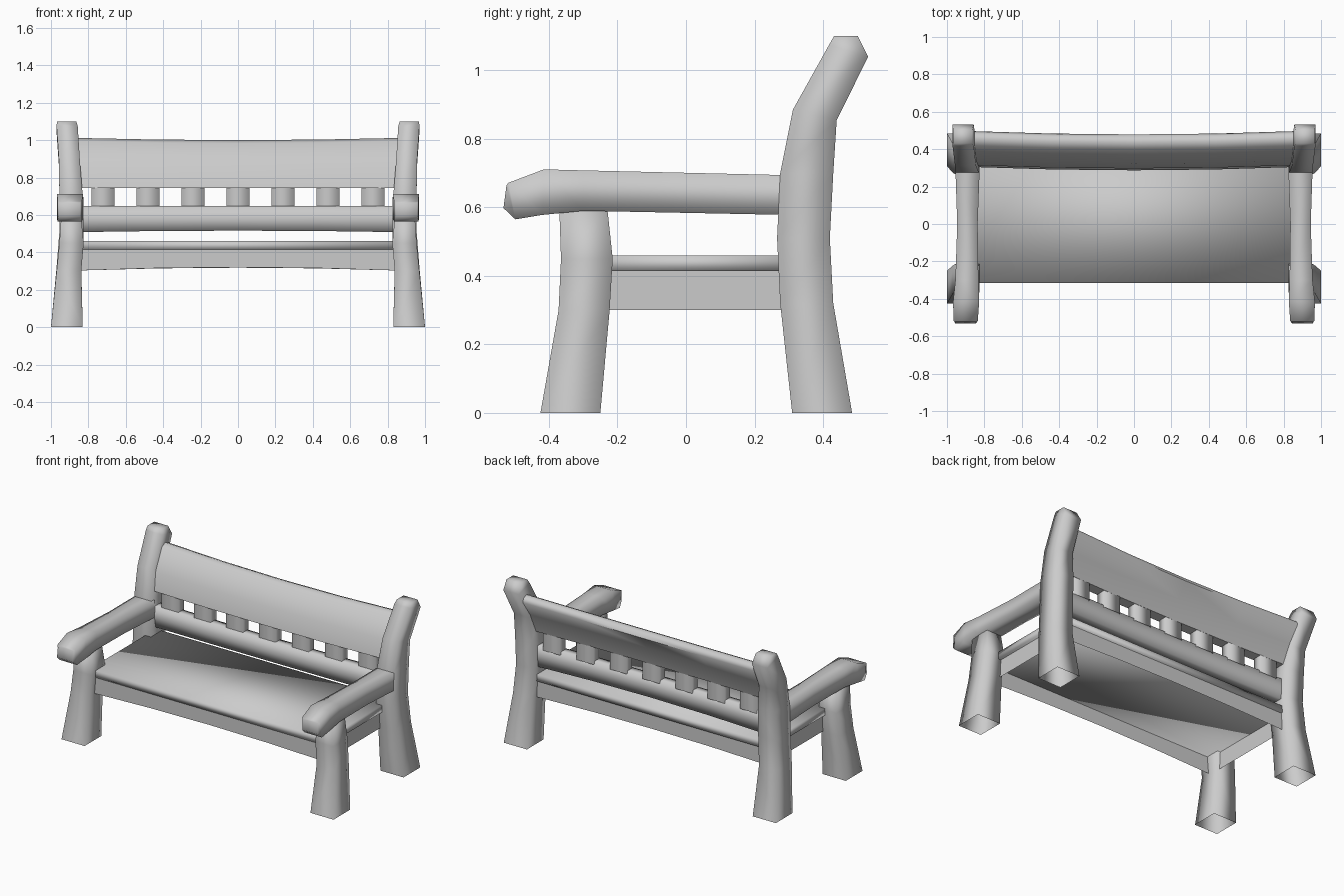
import bpy
import math

if "Cube" in bpy.data.objects:
    bpy.data.objects.remove(bpy.data.objects["Cube"])


def make(name, verts, faces, angle=180, mirror=False):
    me = bpy.data.meshes.new(name)
    me.from_pydata(verts, [], faces)
    me.polygons.foreach_set("use_smooth", [True] * len(me.polygons))
    me.set_sharp_from_angle(angle=math.radians(angle))
    ob = bpy.data.objects.new(name, me)
    bpy.context.collection.objects.link(ob)
    if mirror:
        ob.modifiers.new("mirror", "MIRROR")
    return ob


def skin(rings, cap_start=False, cap_end=False, closed=True):
    n = len(rings[0])
    verts = [p for r in rings for p in r]
    faces = [(i * n + j, i * n + (j + 1) % n, (i + 1) * n + (j + 1) % n, (i + 1) * n + j)
             for i in range(len(rings) - 1) for j in range(n if closed else n - 1)]
    if cap_start:
        faces.append(tuple(range(n))[::-1])
    if cap_end:
        faces.append(tuple(range(len(verts) - n, len(verts))))
    return verts, faces


def beam(name, stations):
    # each station: inner x, outer x, first (y, z), second (y, z)
    rings = [[(xi, *a), (xo, *a), (xo, *b), (xi, *b)] for xi, xo, a, b in stations]
    make(name, *skin(rings, cap_end=True), mirror=True)


def rail(name, section, half, bow_y=0, sag=0, rise=0, z_mid=0, closed=True, angle=60):
    # (y, z) section swept across x; points above z_mid sag, those below rise
    rings = []
    for i in range(5):
        t = i / 2 - 1
        b = 1 - t * t
        rings.append([(t * half, y - bow_y * b, z + (-sag if z > z_mid else rise) * b)
                      for y, z in section])
    make(name, *skin(rings, closed=closed), angle=angle)


def box(name, x0, x1, y0, y1, z0, z1, caps=True):
    rings = [[(x0, y0, z), (x1, y0, z), (x1, y1, z), (x0, y1, z)] for z in (z0, z1)]
    make(name, *skin(rings, caps, caps))


# legs, open at the feet
beam("back_leg", [
    (.83, 1.0, (.31, 0), (.485, 0)),
    (.838, .97, (.275, .32), (.43, .32)),
    (.825, .955, (.266, .51), (.42, .51)),
    (.83, .955, (.275, .70), (.43, .70)),
    (.845, .957, (.312, .885), (.44, .855)),
    (.857, .97, (.418, 1.075), (.532, 1.04)),
    (.865, .968, (.432, 1.10), (.502, 1.10))])
beam("front_leg", [
    (.83, 1.0, (-.425, 0), (-.25, 0)),
    (.838, .97, (-.372, .30), (-.223, .30)),
    (.825, .955, (-.365, .45), (-.214, .45)),
    (.84, .945, (-.37, .60), (-.23, .60))])

# armrests with blunt drooping tips
beam("armrest", [
    (.825, .955, (.30, .578), (.30, .694)),
    (.836, .945, (0, .584), (0, .701)),
    (.832, .955, (-.30, .59), (-.30, .708)),
    (.828, .967, (-.42, .578), (-.415, .711)),
    (.835, .965, (-.498, .565), (-.518, .672)),
    (.846, .957, (-.533, .598), (-.524, .665))])

# seat board
box("seat", -.87, .87, -.315, .38, .414, .46)

# aprons are single thin boards without a visible underside
rail("front_apron", [(-.31, .303), (-.31, .416)], .85, rise=.017, z_mid=.4, closed=False)
rail("back_apron", [(.37, .303), (.37, .416)], .85, rise=.015, z_mid=.4, closed=False)
make("side_apron", [(.85, -.31, .30), (.85, .37, .30), (.85, .37, .416), (.85, -.31, .416)],
     [(0, 1, 2, 3)], mirror=True)

# backrest rails, bowed forward at the middle
rail("top_rail", [(.315, .745), (.385, .745), (.43, .87), (.497, .975), (.485, 1.0),
                  (.455, 1.012), (.42, .995), (.34, .86)], .88, .018, sag=.012, z_mid=.9)
rail("lower_rail", [(.315, .508), (.375, .508), (.38, .58), (.375, .648), (.315, .648),
                    (.305, .58)], .87, .018, rise=.008, z_mid=.55, angle=180)

# short slats between the rails, ends hidden
for i in range(7):
    x = (i - 3) * .241
    y = .355 - .018 * (1 - (x / .88) ** 2)
    box("slat", x - .0615, x + .0615, y - .03, y + .03, .63, .76, caps=False)
